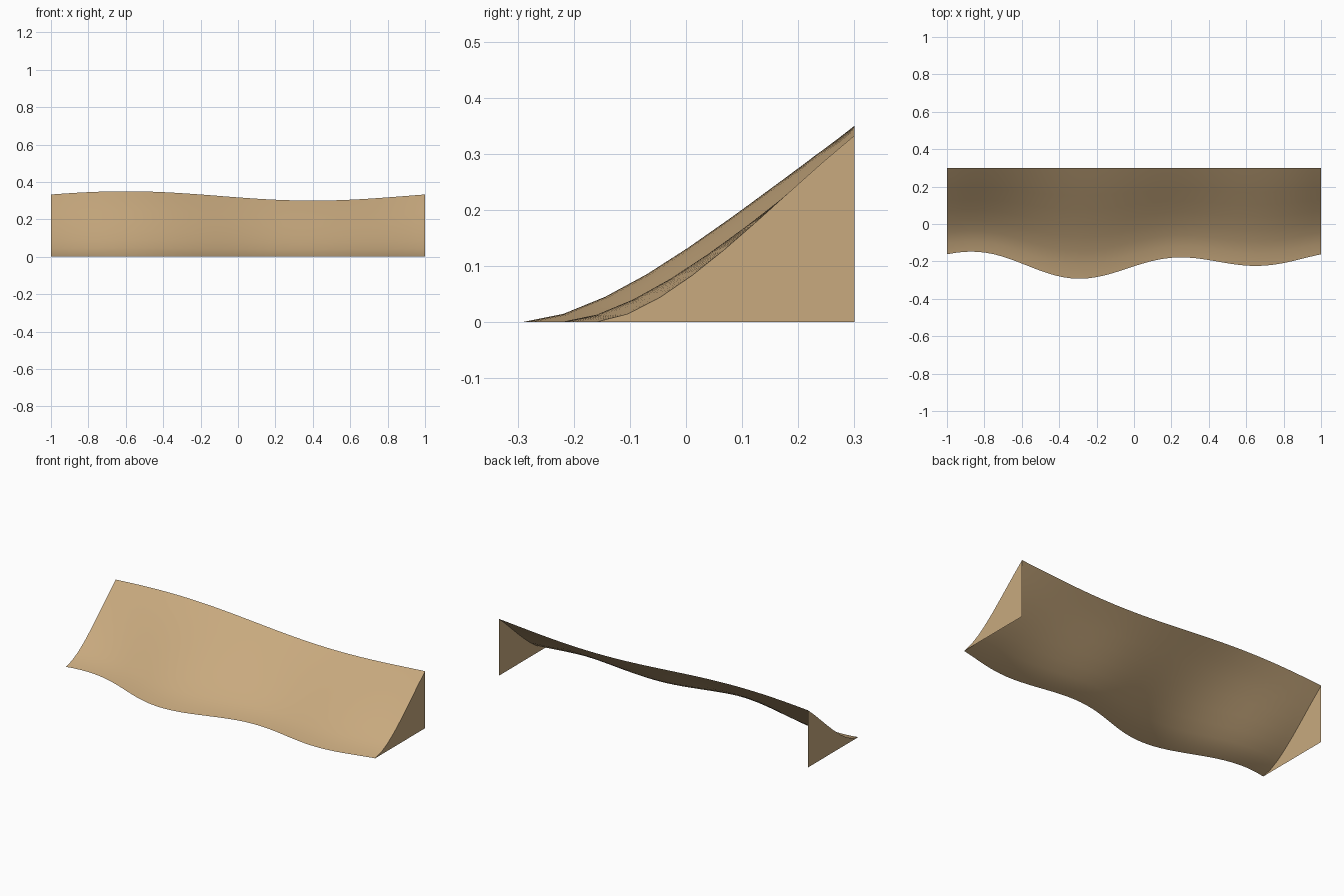
import bpy, bmesh, math

if "Cube" in bpy.data.objects:
    bpy.data.objects.remove(bpy.data.objects["Cube"])

NX, NT = 48, 8      # steps along the bank and up the slope
BACK = 0.30         # y of the open back edge

sand = bpy.data.materials.new("sand")
sand.diffuse_color = (0.58, 0.40, 0.21, 1)
sand.use_nodes = True
sand.node_tree.nodes["Principled BSDF"].inputs["Base Color"].default_value = sand.diffuse_color


def toe(x):
    """Wavy front edge on the ground."""
    a = math.pi * x
    return (-0.212 - 0.032 * math.cos(a) + 0.02 * math.sin(a)
            + 0.018 * math.cos(2 * a) + 0.042 * math.sin(2 * a))


def ridge(x):
    """Gently waving height of the back edge."""
    return 0.325 - 0.025 * math.sin(math.pi * (x + 0.1))


def profile(x):
    """Concave slope from the toe up to the ridge."""
    y0, h = toe(x), ridge(x)
    pts = []
    for j in range(NT + 1):
        t = j / NT
        rise = 0.75 * t ** 1.5 + 0.25 * t * t * (3 - 2 * t)
        pts.append((x, y0 + (BACK - y0) * t, h * rise))
    return pts


def finish(bm, name, smooth):
    me = bpy.data.meshes.new(name)
    bm.to_mesh(me)
    bm.free()
    me.materials.append(sand)
    for p in me.polygons:
        p.use_smooth = smooth
    ob = bpy.data.objects.new(name, me)
    bpy.context.collection.objects.link(ob)
    return ob


# Sloping sheet, open underneath and at the back
bm = bmesh.new()
rows = [[bm.verts.new(p) for p in profile(-1 + 2 * i / NX)] for i in range(NX + 1)]
for a, b in zip(rows, rows[1:]):
    for j in range(NT):
        bm.faces.new((a[j], b[j], b[j + 1], a[j + 1]))
finish(bm, "dune_slope", True)

# Flat end walls
for name, x in (("left_end_wall", -1), ("right_end_wall", 1)):
    bm = bmesh.new()
    top = [bm.verts.new(p) for p in profile(x)]
    base = [bm.verts.new((x, p.co.y, 0)) for p in top[1:]]
    for j in range(NT):
        quad = [top[j]] + ([base[j - 1]] if j else []) + [base[j], top[j + 1]]
        bm.faces.new(quad if x > 0 else quad[::-1])
    finish(bm, name, False)
